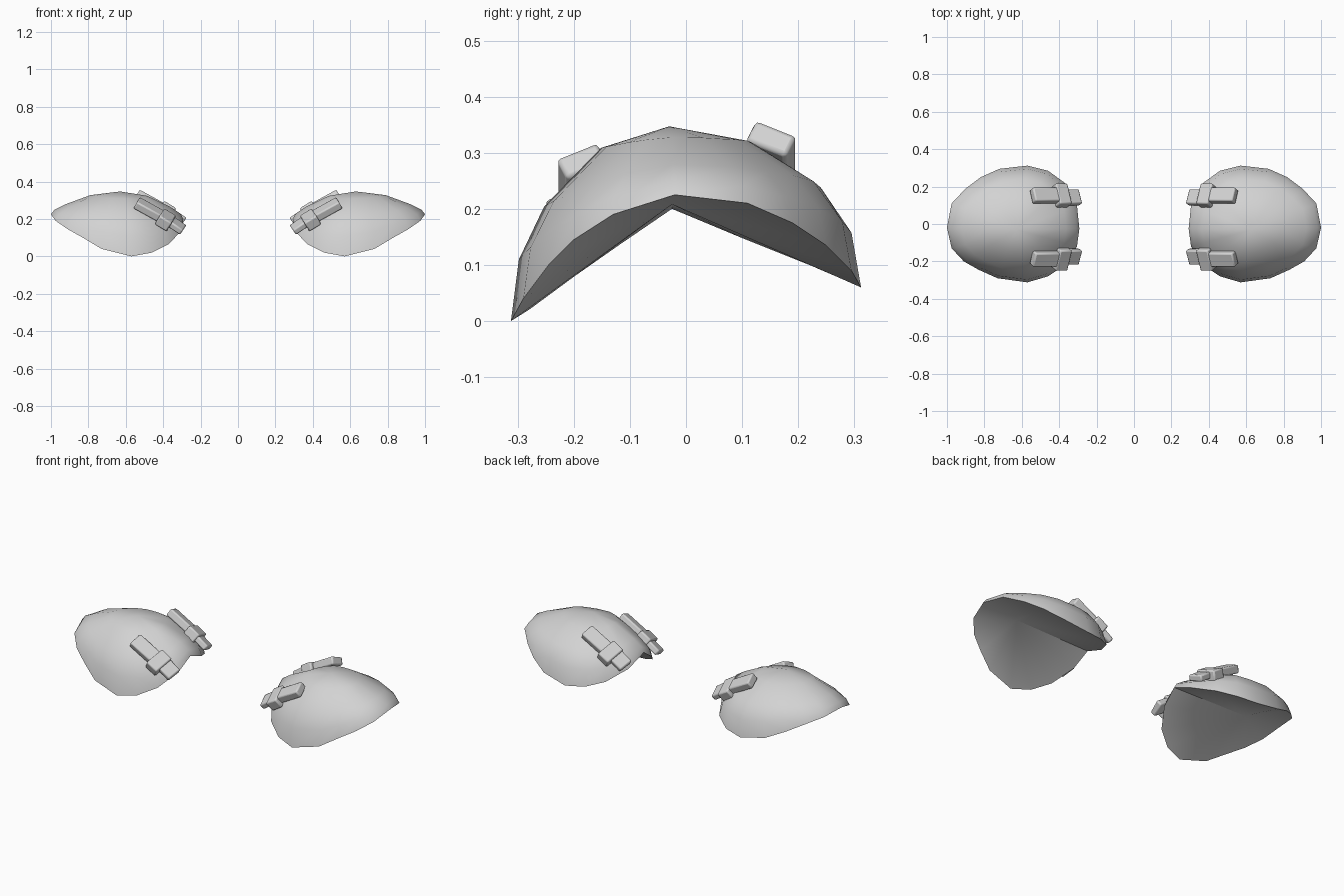
import bpy, bmesh, math
from mathutils import Vector, Matrix

cube = bpy.data.objects.get("Cube")
if cube:
    bpy.data.objects.remove(cube, do_unlink=True)

grey = bpy.data.materials.new("light_grey")
grey.use_nodes = True
colour = (0.65, 0.65, 0.65, 1)
grey.diffuse_color = colour
grey.node_tree.nodes["Principled BSDF"].inputs["Base Color"].default_value = colour


def finish(bm, name, angle, bevel=0):
    """Turn a bmesh into a smooth, mirrored object."""
    bmesh.ops.recalc_face_normals(bm, faces=bm.faces)
    mesh = bpy.data.meshes.new(name)
    bm.to_mesh(mesh)
    bm.free()
    mesh.materials.append(grey)
    ob = bpy.data.objects.new(name, mesh)
    bpy.context.collection.objects.link(ob)
    bpy.ops.object.select_all(action='DESELECT')
    ob.select_set(True)
    bpy.context.view_layer.objects.active = ob
    bpy.ops.object.shade_smooth_by_angle(angle=math.radians(angle))
    if bevel:
        mod = ob.modifiers.new("soft_edges", 'BEVEL')
        mod.width = bevel
        mod.segments = 2
    ob.modifiers.new("mirror", 'MIRROR').use_mirror_merge = False
    return ob


# Shoulder pad: arched rim, domed top, creased hollow underneath
RIM = [(1.0, -.02, .225), (.975, .11, .21), (.9, .19, .175), (.82, .25, .135),
       (.72, .295, .09), (.57, .312, .06), (.46, .285, .072), (.37, .22, .1),
       (.305, .1, .148), (.292, -.025, .2), (.305, -.12, .135),
       (.37, -.22, .065), (.46, -.28, .02), (.57, -.312, 0),
       (.73, -.29, .04), (.83, -.245, .1), (.91, -.2, .145), (.975, -.13, .19)]
APEX = Vector((.63, -.03, .347))
# Each ring: size, height along the sides, height along the ends
RINGS = [(.95, .34, .2), (.79, .62, .44), (.43, .9, .84)]

bm = bmesh.new()
rim = [bm.verts.new(p) for p in RIM]
loops = [rim]
for size, side, end in RINGS:
    ring = []
    for v in rim:
        d = v.co - APEX
        w = (d.y / .31) ** 2
        w = min(1, w)
        h = side * w + end * (1 - w)
        ring.append(bm.verts.new((APEX.x + d.x * size, APEX.y + d.y * size,
                                  v.co.z + (APEX.z - v.co.z) * h)))
    loops.append(ring)
top = bm.verts.new(APEX)
hollow = bm.verts.new((.77, -.025, .208))
n = len(rim)
for i in range(n):
    j = (i + 1) % n
    for a, b in zip(loops, loops[1:]):
        bm.faces.new((a[i], a[j], b[j], b[i]))
    bm.faces.new((loops[-1][i], loops[-1][j], top))
    bm.faces.new((rim[j], rim[i], hollow))
finish(bm, "shoulder_pad", 46)


def slab(name, centre, size, along, normal):
    """Soft box lying on the pad."""
    a = Vector(along).normalized()
    nrm = Vector(normal)
    nrm = (nrm - a * nrm.dot(a)).normalized()
    m = Matrix((a, nrm.cross(a), nrm)).transposed().to_4x4()
    bm = bmesh.new()
    bmesh.ops.create_cube(bm, size=1)
    bmesh.ops.transform(bm, verts=bm.verts,
                        matrix=Matrix.Translation(centre) @ m @ Matrix.Diagonal((*size, 1)))
    finish(bm, name, 50, .008)


# Straps with buckles, one at the front and one at the back
for place, side, lift in (("front", -1, 0), ("back", 1, .04)):
    y = .185 if side < 0 else .152
    normal = (-.45, side * .42, .8)
    slab(place + "_strap", (.472, side * y, .248 + lift), (.16, .08, .045), (.87, 0, .48), normal)
    slab(place + "_buckle", (.388, side * y, .195 + lift), (.075, .12, .06), (.85, 0, .52), normal)
    slab(place + "_strap_end", (.328, side * (y - .01), .165 + lift), (.085, .085, .035), (.8, 0, .55), normal)
